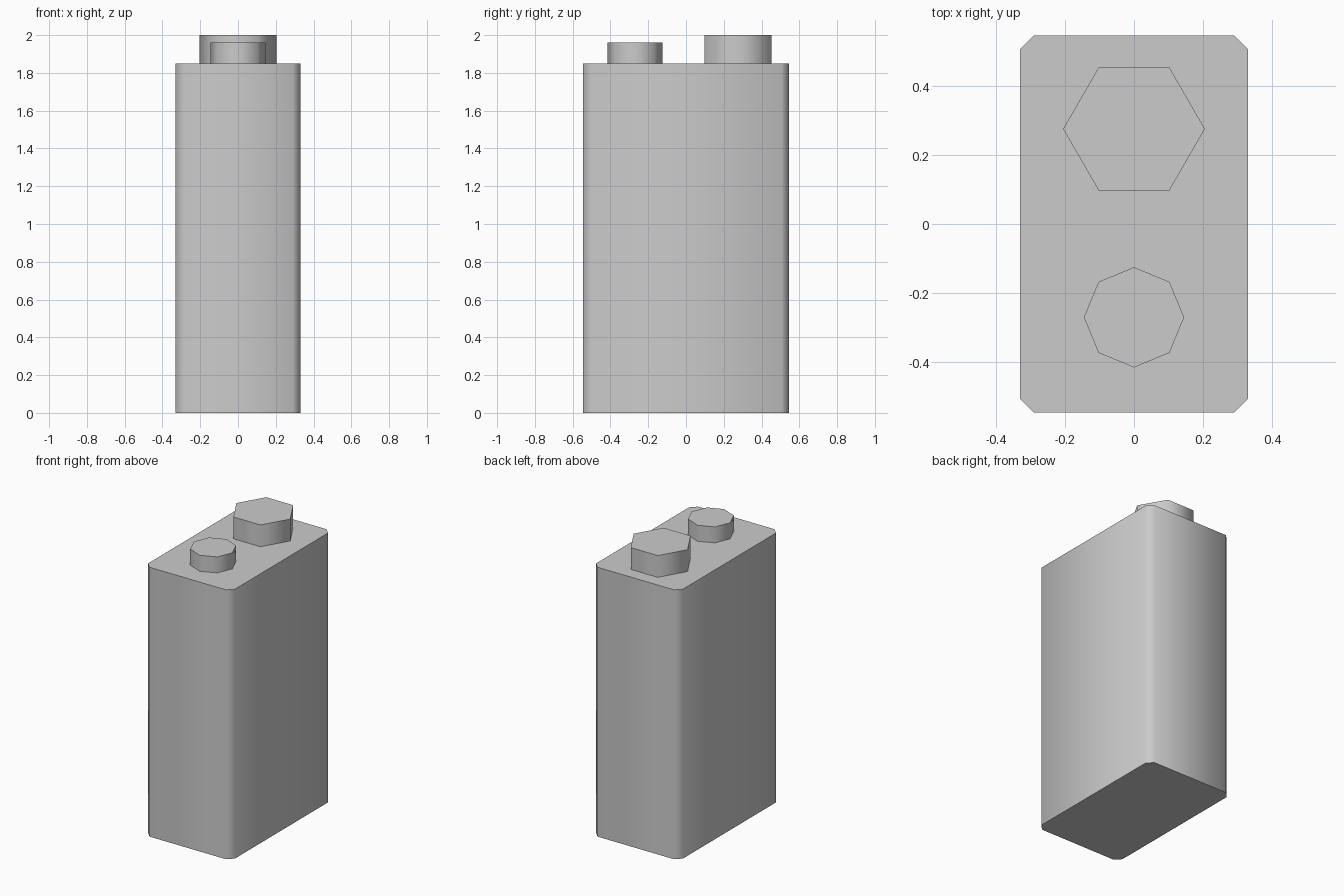
import bpy
import bmesh
import math

cube = bpy.data.objects.get("Cube")
if cube:
    bpy.data.objects.remove(cube, do_unlink=True)

GREY = (0.6, 0.6, 0.6, 1)
grey = bpy.data.materials.new("plain grey")
grey.use_nodes = True
grey.diffuse_color = GREY
grey.node_tree.nodes["Principled BSDF"].inputs["Base Color"].default_value = GREY


def prism(name, outline, bottom, top):
    """Extrude a flat outline upwards; sides shade smoothly, caps stay sharp."""
    bm = bmesh.new()
    face = bm.faces.new([bm.verts.new((x, y, bottom)) for x, y in outline])
    extruded = bmesh.ops.extrude_face_region(bm, geom=[face], use_keep_orig=True)
    moved = [v for v in extruded["geom"] if isinstance(v, bmesh.types.BMVert)]
    bmesh.ops.translate(bm, verts=moved, vec=(0, 0, top - bottom))
    bmesh.ops.recalc_face_normals(bm, faces=bm.faces)
    mesh = bpy.data.meshes.new(name)
    bm.to_mesh(mesh)
    bm.free()
    mesh.materials.append(grey)
    obj = bpy.data.objects.new(name, mesh)
    bpy.context.collection.objects.link(obj)
    bpy.ops.object.select_all(action="DESELECT")
    obj.select_set(True)
    bpy.context.view_layer.objects.active = obj
    bpy.ops.object.shade_smooth_by_angle(angle=math.radians(65))
    return obj


def polygon(sides, radius, centre_y):
    turns = [math.tau * i / sides for i in range(sides)]
    return [(radius * math.cos(a), centre_y + radius * math.sin(a)) for a in turns]


# Tall case with chamfered upright corners
W, D, C, TOP = 0.33, 0.545, 0.04, 1.85
quarter = [(W, D - C), (W - C, D)]
half = quarter + [(-x, y) for x, y in reversed(quarter)]
prism("case", half + [(-x, -y) for x, y in half], 0, TOP)

# Terminals on the top: small eight-sided at the front, large six-sided behind
prism("small_terminal", polygon(8, 0.145, -0.27), TOP, 1.96)
prism("large_terminal", polygon(6, 0.205, 0.275), TOP, 2.0)
